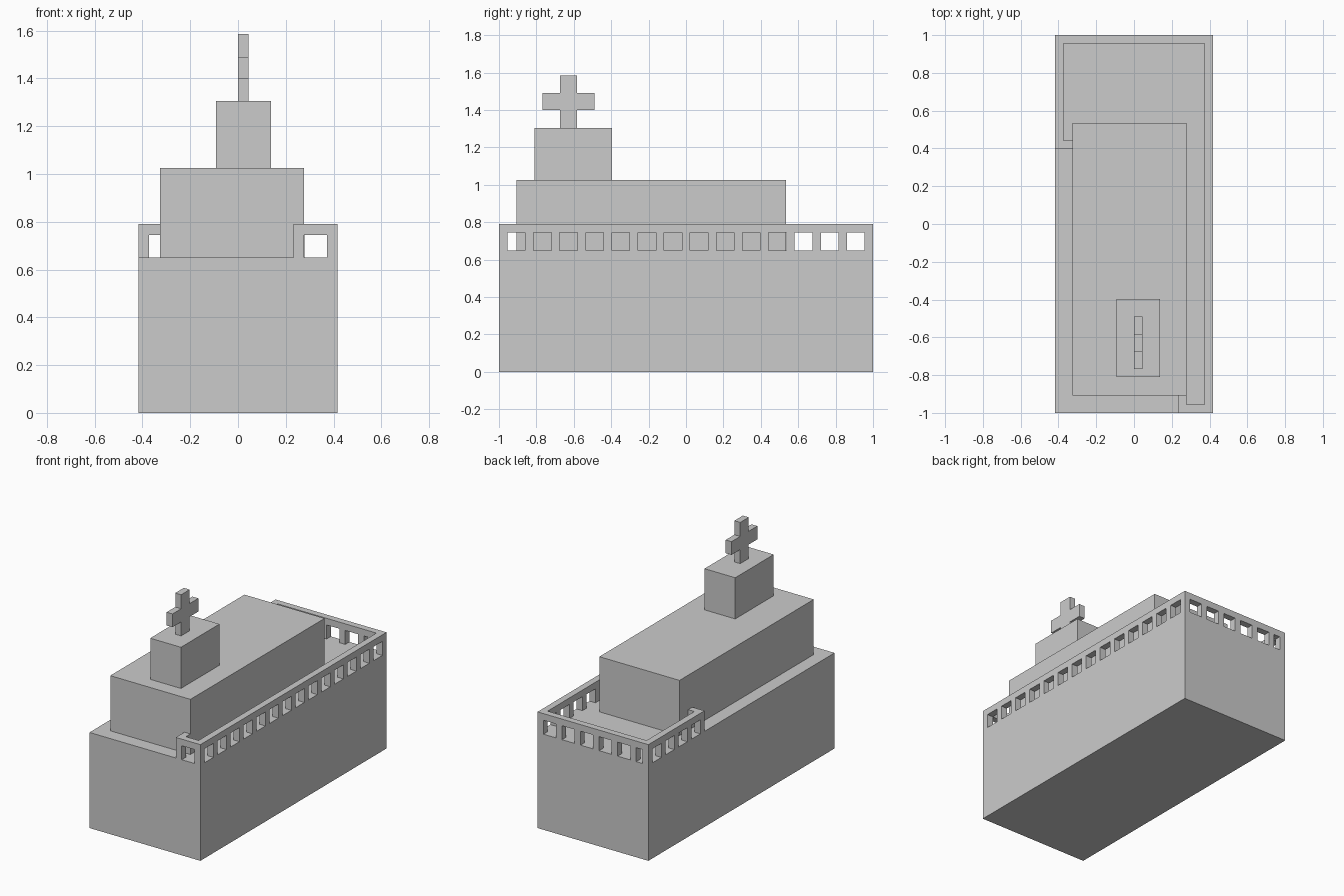
import bpy, bmesh

if "Cube" in bpy.data.objects:
    bpy.data.objects.remove(bpy.data.objects["Cube"])

HX, HY = 0.417, 1.0          # hull half sizes
T = 0.0447                   # railing thickness
PITCH, GAP = 0.1396, 0.095   # railing opening spacing and width
DECK, SILL, TOP = 0.65, 0.745, 0.79
IX, IY = HX - T, HY - T      # inner railing faces
SX0, SX1 = -0.326, 0.277     # superstructure sides
SY0, SY1 = -0.907, 0.535


def prism(name, axis, profile, lo, hi):
    """Extrude a (u, v) profile along the given axis; v is up."""
    bm = bmesh.new()
    place = (lambda u, v, d: (d, u, v)) if axis == 'x' else (lambda u, v, d: (u, d, v))
    face = bm.faces.new([bm.verts.new(place(u, v, lo)) for u, v in profile])
    ext = bmesh.ops.extrude_face_region(bm, geom=[face])
    shift = place(0, 0, hi - lo)
    bmesh.ops.translate(bm, vec=shift,
                        verts=[g for g in ext['geom'] if isinstance(g, bmesh.types.BMVert)])
    bmesh.ops.recalc_face_normals(bm, faces=bm.faces)
    mesh = bpy.data.meshes.new(name)
    bm.to_mesh(mesh)
    bm.free()
    obj = bpy.data.objects.new(name, mesh)
    bpy.context.collection.objects.link(obj)
    return obj


def box(name, x0, x1, y0, y1, z0, z1):
    return prism(name, 'x', [(y0, z0), (y1, z0), (y1, z1), (y0, z1)], x0, x1)


def railing(name, axis, s, e, openings, lo, hi):
    """Comb-shaped wall from s to e with open windows standing on the deck."""
    pts = [(s, TOP), (e, TOP)]
    if openings[-1][1] < e:
        pts.append((e, DECK))
    for a, b in reversed(openings):
        if b < e:
            pts.append((b, DECK))
        pts += [(b, SILL), (a, SILL)]
        if a > s:
            pts.append((a, DECK))
    if openings[0][0] > s:
        pts.append((s, DECK))
    return prism(name, axis, pts, lo, hi)


# Hull and stacked decks
box("hull", -HX, HX, -HY, HY, 0, DECK)
box("superstructure", SX0, SX1, SY0, SY1, DECK, 1.025)
box("tower", -0.093, 0.138, -0.81, -0.396, 1.025, 1.305)

# Cross-shaped mast
c, h, w = -0.628, 0.046, 0.139
z0, z1, z2, z3 = 1.305, 1.4, 1.49, 1.585
prism("mast", 'x', [(c - h, z0), (c + h, z0), (c + h, z1), (c + w, z1),
                    (c + w, z2), (c + h, z2), (c + h, z3), (c - h, z3),
                    (c - h, z2), (c - w, z2), (c - w, z1), (c - h, z1)], 0.0, 0.044)

# Long side railings
side = [(IY - GAP - i * PITCH, IY - i * PITCH) for i in reversed(range(14))]
railing("right_railing", 'x', -HY, HY, side, IX, HX)
left_start = side[-4][0] - T
railing("left_railing", 'x', left_start, HY, side[-4:], -HX, -IX)

# Back railing, with a narrow last opening at the left corner
back = [(max(IX - GAP - i * PITCH, -IX), IX - i * PITCH) for i in reversed(range(6))]
railing("back_railing", 'y', -IX, IX, back, IY, HY)

# Short returns that tie the railing ends to the superstructure
railing("front_return", 'y', SX1 - T, IX, [(SX1, IX)], -HY, -IY)
railing("front_tie", 'x', -IY, SY0, [(-IY, SY0)], SX1 - T, SX1)
railing("left_tie", 'y', -IX, SX0, [(-IX, SX0)], left_start, left_start + T)
